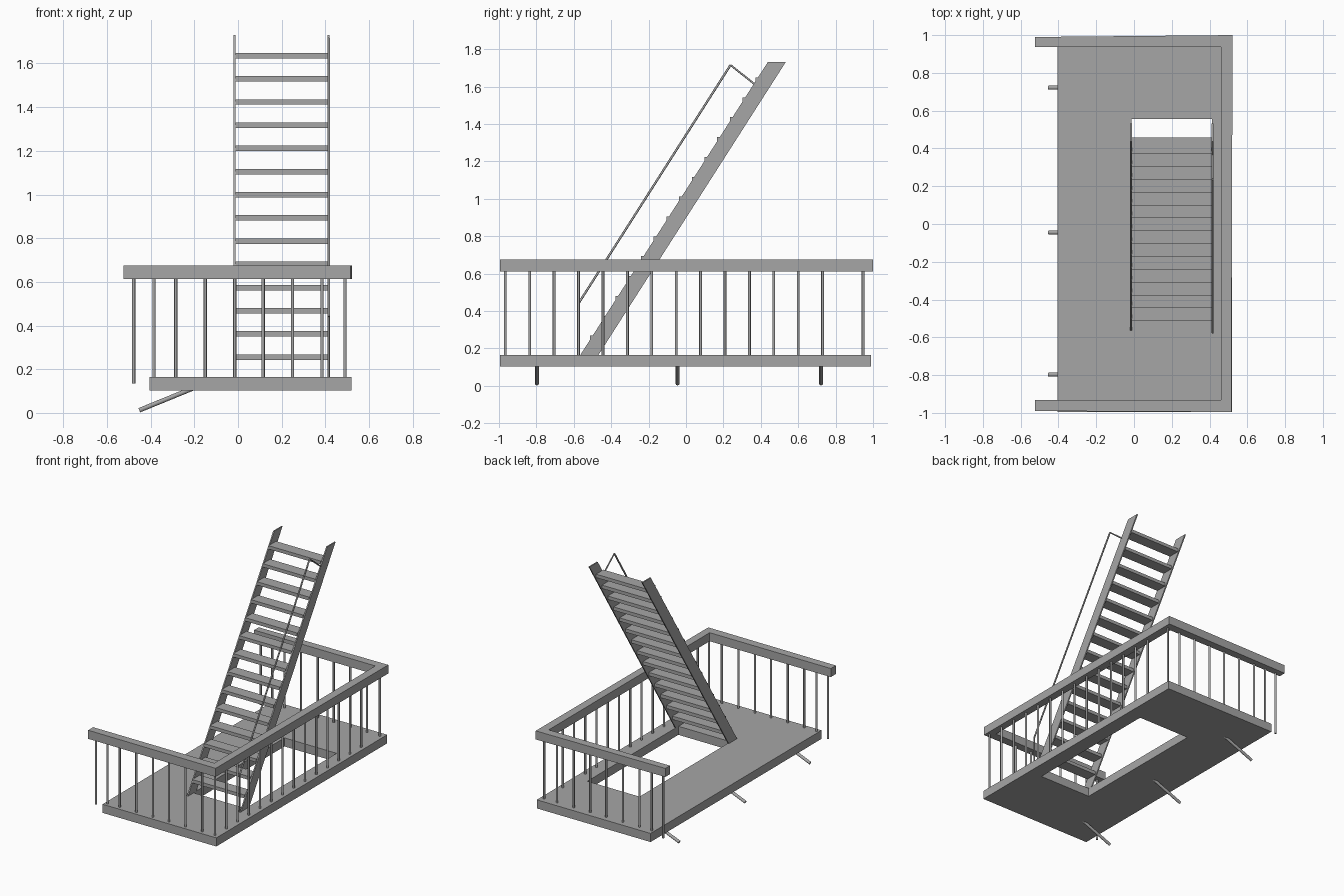
import bpy, bmesh
from mathutils import Vector

cube = bpy.data.objects.get("Cube")
if cube:
    bpy.data.objects.remove(cube, do_unlink=True)

GREY = (0.38, 0.38, 0.38, 1)
grey = bpy.data.materials.new("plain grey")
grey.use_nodes = True
grey.diffuse_color = GREY
grey.node_tree.nodes["Principled BSDF"].inputs["Base Color"].default_value = GREY


def finish(name, bm):
    bmesh.ops.recalc_face_normals(bm, faces=bm.faces)
    mesh = bpy.data.meshes.new(name)
    bm.to_mesh(mesh)
    bm.free()
    mesh.materials.append(grey)
    obj = bpy.data.objects.new(name, mesh)
    bpy.context.collection.objects.link(obj)
    return obj


def extruded(name, points, faces, offset):
    """Flat outline faces pushed along an offset into a solid."""
    bm = bmesh.new()
    verts = [bm.verts.new(p) for p in points]
    flat = [bm.faces.new([verts[i] for i in f]) for f in faces]
    ext = bmesh.ops.extrude_face_region(bm, geom=flat, use_keep_orig=True)
    moved = [v for v in ext["geom"] if isinstance(v, bmesh.types.BMVert)]
    bmesh.ops.translate(bm, verts=moved, vec=offset)
    return finish(name, bm)


def rod(name, a, b, radius, sides=8):
    a, b = Vector(a), Vector(b)
    bm = bmesh.new()
    bmesh.ops.create_cone(bm, cap_ends=True, segments=sides, radius1=radius,
                          radius2=radius, depth=(b - a).length)
    bm.transform((b - a).to_track_quat("Z", "Y").to_matrix().to_4x4())
    bmesh.ops.translate(bm, verts=bm.verts, vec=(a + b) / 2)
    obj = finish(name, bm)
    for p in obj.data.polygons:
        p.use_smooth = len(p.vertices) == 4
    obj.data.set_sharp_from_angle(angle=0.9)
    return obj


def rectangle(x0, x1, y0, y1, z):
    return [(x0, y0, z), (x1, y0, z), (x1, y1, z), (x0, y1, z)]


# Floor slab with the stair opening
outer = rectangle(-0.405, 0.52, -0.995, 0.99, 0.102)
inner = rectangle(-0.012, 0.412, -0.5, 0.557, 0.102)
ring = [(i, (i + 1) % 4, (i + 1) % 4 + 4, i + 4) for i in range(4)]
extruded("floor_slab", outer + inner, ring, (0, 0, 0.063))

# U-shaped top rail
rail = [(-0.525, -0.99), (0.515, -0.995), (0.522, 1), (-0.525, 0.99),
        (-0.525, 0.937), (0.46, 0.937), (0.46, -0.932), (-0.525, -0.932)]
extruded("top_rail", [(x, y, 0.612) for x, y in rail],
         [(0, 1, 6, 7), (1, 2, 5, 6), (2, 3, 4, 5)], (0, 0, 0.063))

# Balusters: the outermost pair hangs past the slab edge
POST = 0.0075
for side, y in (("front", -0.966), ("back", 0.947)):
    rod(side + "_hanging_post", (-0.478, y, 0.135), (-0.478, y, 0.62), POST)
    for x in (-0.385, -0.285, -0.15, -0.015, 0.115, 0.25, 0.385, 0.49):
        rod(side + "_baluster", (x, y, 0.16), (x, y, 0.62), POST)
for i in range(1, 14):
    y = -0.966 + i * 0.1305
    rod("side_baluster", (0.49, y, 0.16), (0.49, y, 0.62), POST)

# Stair stringers
for side, x in (("right", -0.02), ("left", 0.411)):
    profile = [(x, -0.565, 0.165), (x, -0.468, 0.165),
               (x, 0.533, 1.73), (x, 0.437, 1.73)]
    extruded(side + "_stringer", profile, [(0, 1, 2, 3)], (0.009, 0, 0))

# Stair treads
for i in range(14):
    y, z = -0.514 + i * 0.0681, 0.243 + i * 0.1062
    extruded("tread", rectangle(-0.012, 0.412, y, y + 0.086, z),
             [(0, 1, 2, 3)], (0, 0, 0.025))

# Stair handrail with its upper bracket and lower support
X = 0.416
foot, top = (X, -0.575, 0.44), (X, 0.238, 1.715)
rod("handrail", foot, top, 0.006)
rod("handrail_bracket", top, (X, 0.37, 1.61), 0.005)
rod("handrail_support", (X, -0.572, 0.16), foot, 0.005)

# Sloping struts beneath the open edge
for y in (-0.797, -0.045, 0.722):
    rod("strut", (-0.452, y, 0.012), (-0.2, y, 0.115), 0.0105, 12)
